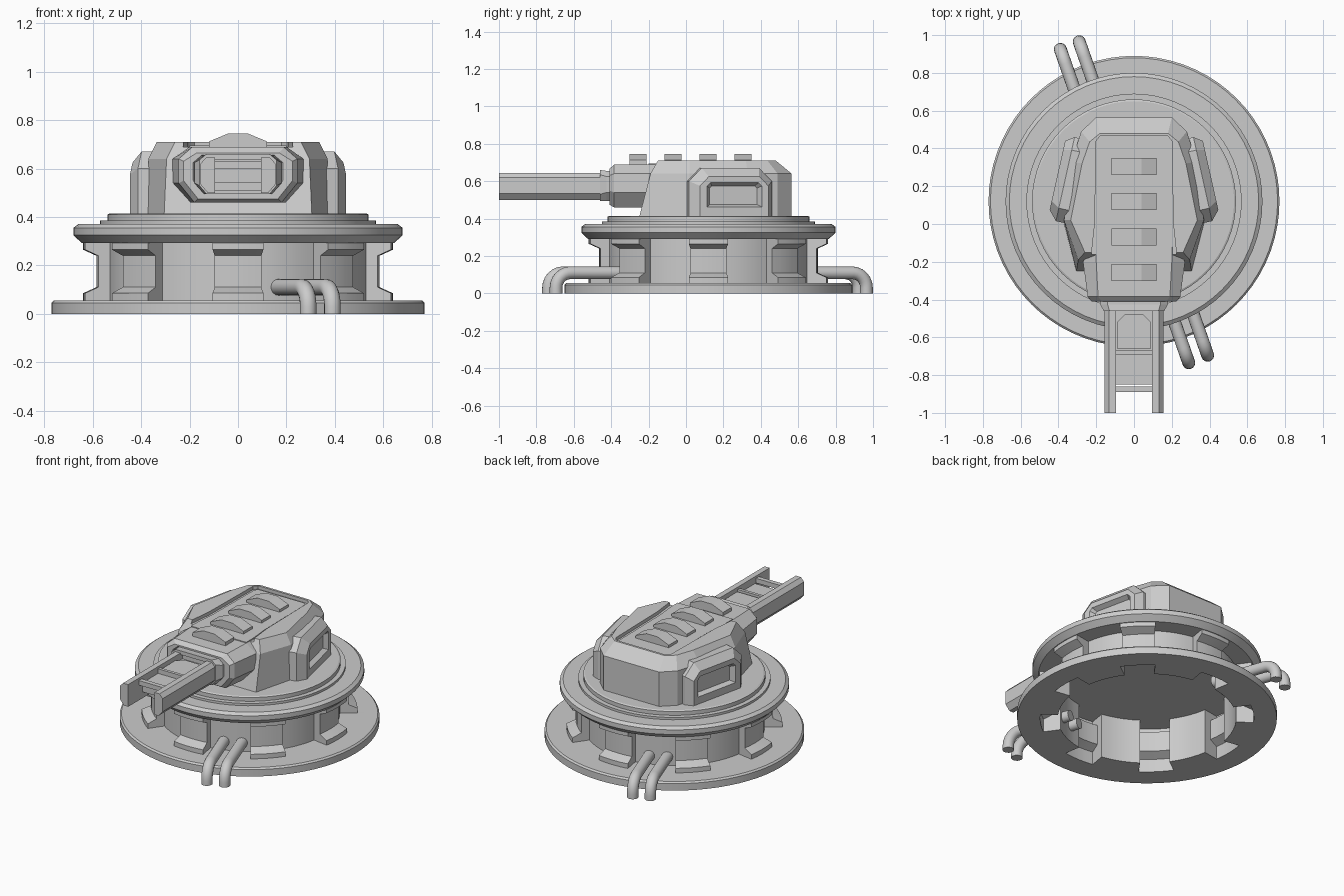
import bpy, bmesh
from math import sin, cos, pi
from mathutils import Vector

if "Cube" in bpy.data.objects:
    bpy.data.objects.remove(bpy.data.objects["Cube"])

CY = 0.12  # centre of the round base along y


def finish(name, bm, smooth=False):
    bmesh.ops.remove_doubles(bm, verts=bm.verts, dist=1e-5)
    bmesh.ops.recalc_face_normals(bm, faces=bm.faces)
    me = bpy.data.meshes.new(name)
    bm.to_mesh(me)
    bm.free()
    ob = bpy.data.objects.new(name, me)
    bpy.context.collection.objects.link(ob)
    if smooth:
        bpy.ops.object.select_all(action='DESELECT')
        ob.select_set(True)
        bpy.context.view_layer.objects.active = ob
        bpy.ops.object.shade_smooth_by_angle(angle=0.4)
    return ob


def loft(name, rings, smooth=False, closed=False):
    """Skin rings of equal point count; cap the ends unless closed."""
    bm = bmesh.new()
    vs = [[bm.verts.new(p) for p in r] for r in rings]
    n = len(rings[0])
    pairs = list(zip(vs, vs[1:])) + ([(vs[-1], vs[0])] if closed else [])
    for a, b in pairs:
        for i in range(n):
            j = (i + 1) % n
            bm.faces.new((a[i], a[j], b[j], b[i]))
    if not closed:
        bm.faces.new(vs[0])
        bm.faces.new(vs[-1])
    return finish(name, bm, smooth)


def sym(half):
    """Mirror half an outline across x = 0."""
    return half + [(-x, y) for x, y in reversed(half)]


def at_z(half, z):
    return [(x, y, z) for x, y in sym(half)]


def at_y(half, y):
    return [(x, y, z) for x, z in sym(half)]


def box(name, x0, x1, y0, y1, z0, z1):
    q = [(x0, y0), (x1, y0), (x1, y1), (x0, y1)]
    return loft(name, [[(x, y, z) for x, y in q] for z in (z0, z1)])


def polar(r, a, z):
    return (r * cos(a), CY + r * sin(a), z)


# Hollow base: flange and thin wall whose skin bulges into eight C-shaped brackets
flange = [(.77, 0), (.77, .045), (.76, .055)]
bulge = [(.64, .055), (.64, .085), (.585, .11), (.585, .24), (.64, .265), (.64, .30)]
plain = [(.535, z) for r, z in bulge]


def section(wall):
    inner = [(r - .006, z) for r, z in reversed(wall)]
    return flange + wall + inner[:-1] + [(wall[0][0] - .006, 0)]


rings = []
HALF = .165
for k in range(8):
    a0 = k * pi / 4
    for i in range(5):
        rings.append([polar(r, a0 - HALF + HALF * i / 2, z) for r, z in section(bulge)])
    gap = pi / 4 - 2 * HALF
    for i in range(6):
        rings.append([polar(r, a0 + HALF + gap * i / 5, z) for r, z in section(plain)])
loft("base_with_brackets", rings, True, True)

# Stepped turntable
steps = [(.001, .292), (.645, .292), (.68, .325), (.68, .355), (.66, .37), (.57, .37),
         (.57, .385), (.54, .385), (.54, .41), (.53, .415), (.001, .415)]
loft("turntable", [[polar(r, 2 * pi * i / 64, z) for i in range(64)] for r, z in steps], True)

# Two pairs of bent pipes, opposite each other
d = Vector((.33, -.944, 0))
side = Vector((d.y, -d.x, 0))
for sgn in (1, -1):
    for k, end in enumerate([Vector((.29, -.735, 0)), Vector((.39, -.695, 0))]):
        path = [(-.43, .11, 0)]
        path += [(-.08 + .08 * sin(t * pi / 12), .03 + .08 * cos(t * pi / 12), t * pi / 12)
                 for t in range(7)]
        path.append((0, 0, pi / 2))
        rings = []
        for u, z, t in path:
            ring = []
            for i in range(16):
                b = 2 * pi * i / 16
                p = end + d * (u + .034 * cos(b) * sin(t)) + side * (.034 * sin(b))
                p.z = z + .034 * cos(b) * cos(t)
                if sgn < 0:
                    p = Vector((-p.x, .23 - p.y, p.z))
                ring.append(p)
            rings.append(ring)
        loft(f"{'front' if sgn > 0 else 'back'}_pipe_{k + 1}", rings, True)

# Turret body with chamfered roof
body = loft("turret_body", [
    at_z([(.20, .565), (.28, .49), (.33, .33), (.375, .02), (.305, -.25)], .41),
    at_z([(.20, .565), (.28, .49), (.33, .33), (.37, .02), (.295, -.19)], .64),
    at_z([(.18, .48), (.235, .435), (.275, .32), (.335, .02), (.26, -.15)], .71)])

# Sunken roof channel, open toward the nose
channel = [(.18, .465), (.20, .44), (.208, 0), (.222, -.13), (.26, -.4)]
cutter = loft("roof_channel_cutter", [at_z(channel, .688), at_z(channel, .8)])
cutter.hide_render = True
cutter.hide_set(True)
cut = body.modifiers.new("roof_channel", 'BOOLEAN')
cut.operation = 'DIFFERENCE'
cut.solver = 'EXACT'
cut.object = cutter
spine = [(.165, .45), (.182, .43), (.188, 0), (.2, -.13), (.2, -.2)]
loft("roof_spine", [at_z(spine, .675), at_z(spine, .695)])

# Side pods with a recessed window, angled inward toward the back
for sgn in (1, -1):
    back, along = Vector((.365, .44, 0)), Vector((.217, -.976, 0))
    out = Vector((.976, .217, 0))

    def pod_ring(u0, u1, z0, z1, cut, depth):
        pts = [(u0, z0), (u0, z1 - cut), (u0 + cut, z1),
               (u1 - cut, z1), (u1, z1 - cut), (u1, z0)]
        res = []
        for u, z in pts:
            p = back + along * u + out * depth
            res.append((sgn * p.x, p.y, z))
        return res

    loft(f"{'right' if sgn > 0 else 'left'}_pod", [
        pod_ring(-.03, .425, .41, .67, .07, -.11),
        pod_ring(-.03, .425, .41, .67, .07, -.045),
        pod_ring(.0, .375, .41, .625, .05, 0),
        pod_ring(.035, .335, .462, .592, .018, 0),
        pod_ring(.055, .315, .475, .575, .012, -.03)])

# Nose block, with recessed front and collar
nose = [(.19, .688), (.245, .64), (.245, .54), (.18, .46)]
loft("nose", [
    at_y([(.20, .69), (.23, .66), (.25, .53), (.20, .46)], -.12),
    at_y([(.20, .69), (.27, .64), (.27, .54), (.20, .46)], -.2),
    at_y(nose, -.385),
    at_y([(.17, .665), (.225, .63), (.225, .55), (.165, .475)], -.41),
    at_y([(.15, .655), (.185, .625), (.185, .55), (.14, .495)], -.41),
    at_y([(.14, .65), (.17, .62), (.17, .55), (.13, .5)], -.39)])
collar = [(.14, .655), (.18, .625), (.18, .54), (.14, .495)]
inner = [(.12, .635), (.15, .615), (.15, .55), (.12, .51)]
loft("barrel_collar", [at_y(collar, -.38), at_y(collar, -.425),
                       at_y([(.13, .66), (.16, .635), (.16, .53), (.13, .495)], -.46),
                       at_y(inner, -.46), at_y(inner, -.44)])

# Twin barrel rails, floor plate and cross bars
rail = [(.095, .645), (.132, .645), (.155, .62), (.155, .535), (.125, .50), (.095, .50)]
for sgn in (1, -1):
    loft(f"{'right' if sgn > 0 else 'left'}_rail",
         [[(sgn * x, y, z) for x, z in rail] for y in (-.40, -1.0)])
box("barrel_floor", -.1, .1, -.85, -.42, .54, .60)
box("cross_bar_front", -.1, .1, -.89, -.86, .60, .63)
box("cross_bar_middle", -.1, .1, -.69, -.67, .60, .63)
block = [(.05, -.48), (.09, -.52), (.09, -.66)]
loft("barrel_block", [at_z(block, .59), at_z(block, .62)])

# Four ribs across the roof
rib = [(.04, .745), (.12, .712), (.12, .68)]
for k in range(4):
    y = .305 - .187 * k
    loft(f"roof_rib_{k + 1}", [at_y(rib, y - .045), at_y(rib, y + .045)])
